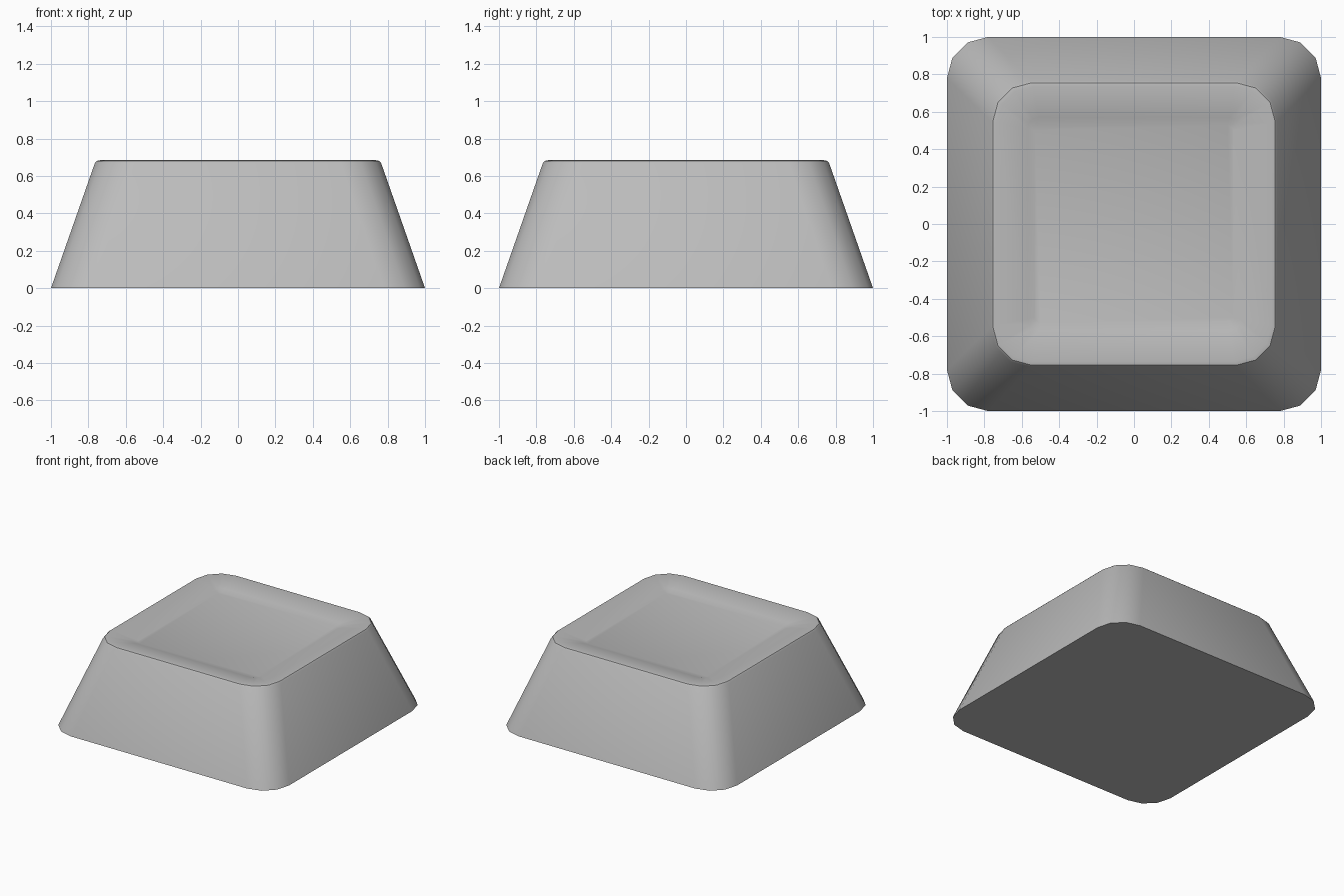
import bpy, bmesh, math

if "Cube" in bpy.data.objects:
    bpy.data.objects.remove(bpy.data.objects["Cube"])

SEGMENTS = 3  # facets per rounded corner

# one plain grey
grey = bpy.data.materials.new("plain grey")
grey.diffuse_color = (0.5, 0.5, 0.5, 1)
grey.use_nodes = True
grey.node_tree.nodes["Principled BSDF"].inputs["Base Color"].default_value = grey.diffuse_color


def rounded_square(bm, half, radius, z):
    """Ring of vertices around a square with rounded corners."""
    c = half - radius
    ring = []
    for q, (sx, sy) in enumerate([(1, 1), (-1, 1), (-1, -1), (1, -1)]):
        for i in range(SEGMENTS + 1):
            a = math.radians(90) * (q + i / SEGMENTS)
            ring.append(bm.verts.new((sx * c + radius * math.cos(a),
                                      sy * c + radius * math.sin(a), z)))
    return ring


# half width, corner radius, height: base, wall top, bevel, rim, dished floor
profile = [
    (1.00, 0.22, 0.00),
    (0.765, 0.215, 0.67),
    (0.755, 0.208, 0.681),
    (0.735, 0.195, 0.685),
    (0.57, 0.06, 0.655),
    (0.53, 0.03, 0.642),
]

bm = bmesh.new()
rings = [rounded_square(bm, *p) for p in profile]
for low, high in zip(rings, rings[1:]):
    n = len(low)
    for i in range(n):
        j = (i + 1) % n
        bm.faces.new((low[i], low[j], high[j], high[i]))
bm.faces.new(rings[-1])             # dish floor
bm.faces.new(rings[0][::-1])        # closed underside
bmesh.ops.recalc_face_normals(bm, faces=bm.faces)

mesh = bpy.data.meshes.new("tapered_cap")
bm.to_mesh(mesh)
bm.free()
mesh.materials.append(grey)
cap = bpy.data.objects.new("tapered_cap", mesh)
bpy.context.collection.objects.link(cap)

# smooth corners, crisp edges
bpy.context.view_layer.objects.active = cap
cap.select_set(True)
bpy.ops.object.shade_smooth_by_angle(angle=math.radians(32))
